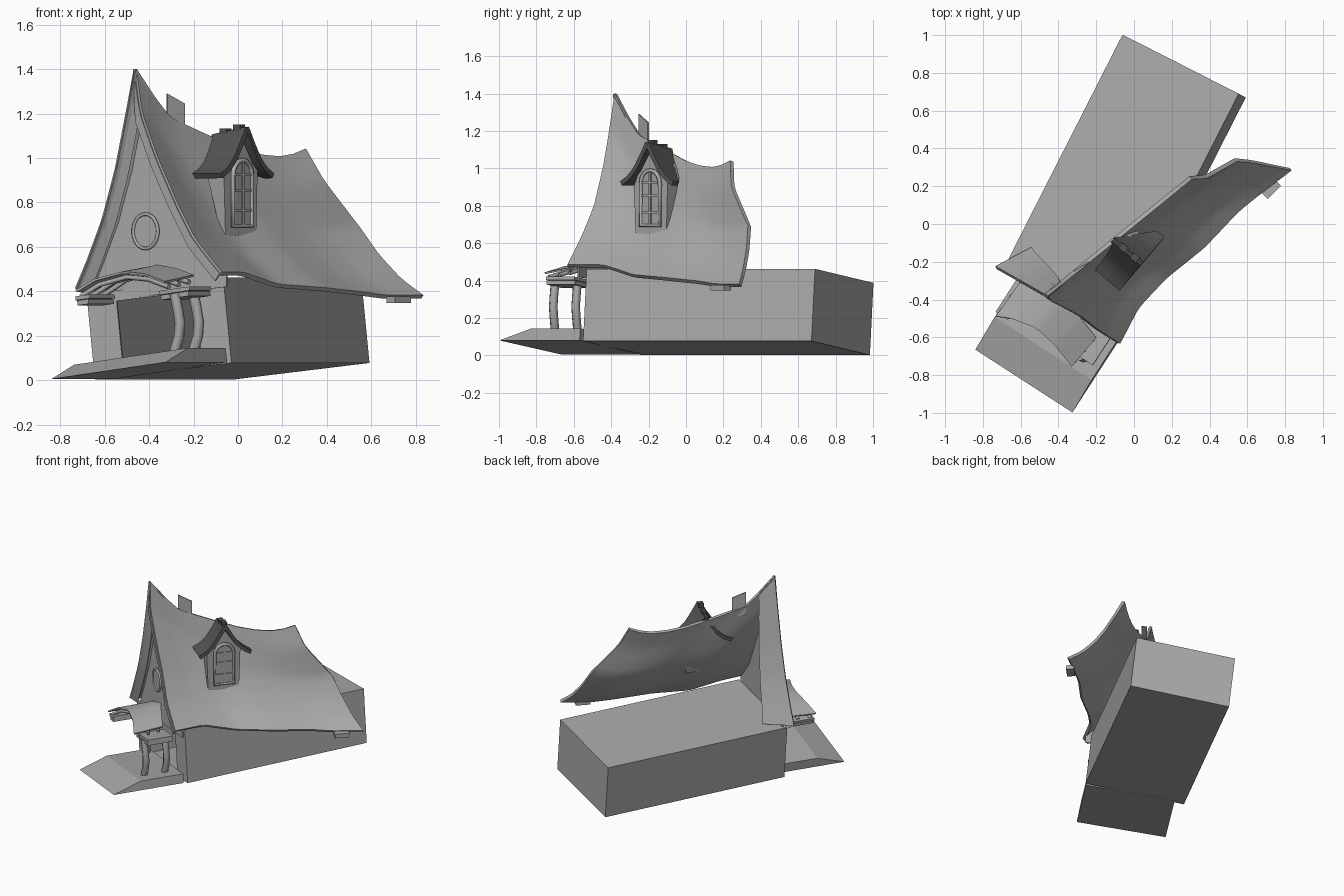
import bpy, bmesh, math
from mathutils import Vector, Matrix

old = bpy.data.objects.get("Cube")
if old:
    bpy.data.objects.remove(old, do_unlink=True)


def material(name, value):
    m = bpy.data.materials.new(name)
    m.use_nodes = True
    m.diffuse_color = (value, value, value, 1)
    m.node_tree.nodes["Principled BSDF"].inputs["Base Color"].default_value = m.diffuse_color
    return m


grey = material("clay_grey", 0.4)
dark = material("dark_grey", 0.09)


def frame(origin, x, y):
    """Matrix with right, back and up axes."""
    x, y = Vector(x).normalized(), Vector(y).normalized()
    z = x.cross(y).normalized()
    m = Matrix((x, y, z)).transposed().to_4x4()
    m.translation = origin
    return m


def finish(name, bm, m=None, mat=grey, smooth=False, thick=0):
    bmesh.ops.recalc_face_normals(bm, faces=bm.faces)
    if m:
        bm.transform(m)
    me = bpy.data.meshes.new(name)
    bm.to_mesh(me)
    bm.free()
    me.materials.append(mat)
    ob = bpy.data.objects.new(name, me)
    bpy.context.collection.objects.link(ob)
    bpy.ops.object.select_all(action='DESELECT')
    ob.select_set(True)
    bpy.context.view_layer.objects.active = ob
    if thick:
        mod = ob.modifiers.new("thickness", 'SOLIDIFY')
        mod.thickness = thick
        mod.offset = 0
        bpy.ops.object.modifier_apply(modifier=mod.name)
    if smooth:
        bpy.ops.object.shade_smooth_by_angle(angle=math.radians(35))


def box(name, m, lo, hi, mat=grey, open_front=False):
    bm = bmesh.new()
    bmesh.ops.create_cube(bm, size=1)
    for v in bm.verts:
        v.co = [a + (c + 0.5) * (b - a) for a, b, c in zip(lo, hi, v.co)]
    if open_front:
        bm.normal_update()
        front = [f for f in bm.faces if f.normal.y < -0.9]
        bmesh.ops.delete(bm, geom=front, context='FACES_ONLY')
    finish(name, bm, m, mat)


def prism(name, m, outline, y0, y1, lean=0):
    """Outline in the x-z plane of a frame, extruded along y; lean pushes the far side back with height."""
    bm = bmesh.new()
    f = bm.faces.new([bm.verts.new((x, y0, z)) for x, z in outline])
    low = min(z for x, z in outline)
    ext = bmesh.ops.extrude_face_region(bm, geom=[f])
    for g in ext["geom"]:
        if isinstance(g, bmesh.types.BMVert):
            g.co.y = y1 + lean * (g.co.z - low)
    finish(name, bm, m)


def tube(name, pts, radius, cyclic=False):
    cu = bpy.data.curves.new(name, 'CURVE')
    cu.dimensions = '3D'
    cu.bevel_depth = radius
    cu.bevel_resolution = 1
    cu.use_fill_caps = True
    sp = cu.splines.new('POLY')
    sp.points.add(len(pts) - 1)
    for p, co in zip(sp.points, pts):
        p.co = (*co, 1)
    sp.use_cyclic_u = cyclic
    cu.materials.append(grey)
    bpy.context.collection.objects.link(bpy.data.objects.new(name, cu))


def at(pts, t):
    """Point on a polyline at a fraction of its length."""
    lens = [(b - a).length for a, b in zip(pts, pts[1:])]
    d = t * sum(lens)
    for a, b, l in zip(pts, pts[1:], lens):
        if d <= l:
            return a.lerp(b, d / l)
        d -= l
    return pts[-1].copy()


def patch(name, first, last, top, low, ns, nt, thick, mat=grey):
    """Smooth sheet spanned between four edge curves."""
    bm = bmesh.new()
    rows = []
    for i in range(ns + 1):
        s = i / ns
        row = []
        for j in range(nt + 1):
            t = j / nt
            p = at(first, t).lerp(at(last, t), s) + at(top, s).lerp(at(low, s), t)
            p -= top[0].lerp(top[-1], s).lerp(low[0].lerp(low[-1], s), t)
            row.append(bm.verts.new(p))
        rows.append(row)
    for a, b in zip(rows, rows[1:]):
        for j in range(nt):
            bm.faces.new((a[j], a[j + 1], b[j + 1], b[j]))
    finish(name, bm, mat=mat, smooth=True, thick=thick)


def strip(name, a, b, ns, nt, thick, mat=grey):
    """Sheet ruled between two profiles."""
    patch(name, a, b, [a[0], b[0]], [a[-1], b[-1]], ns, nt, thick, mat)


def vecs(*pts):
    return [Vector(p) for p in pts]


# House body, leaning slightly, with a doorway in the front wall
house = frame((-0.337, -0.394, 0.04), (0.885, -0.45, 0.108), (0.453, 0.89, 0))
box("house_body", house, (-0.347, 0, 0), (0.347, 1.37, 0.388), open_front=True)
prism("front_wall", house, [(-0.347, 0), (-0.2, 0), (-0.2, 0.34), (0.2, 0.34),
                            (0.2, 0), (0.347, 0), (0.347, 0.388), (-0.347, 0.388)], 0, 0.01)

# Sagging main roof
peak = Vector((-0.465, -0.375, 1.4))
right_edge = [peak] + vecs((-0.44, -0.405, 1.2), (-0.37, -0.44, 1.0), (-0.28, -0.49, 0.79),
                           (-0.2, -0.555, 0.63), (-0.08, -0.63, 0.48))
rear_edge = vecs((0.3, 0.245, 1.04), (0.38, 0.25, 0.9), (0.54, 0.34, 0.69),
                 (0.63, 0.33, 0.56), (0.73, 0.31, 0.45), (0.83, 0.29, 0.375))
ridge = [Vector((x, -0.375 + 0.816 * (x + 0.46), z)) for x, z in
         ((-0.465, 1.4), (-0.38, 1.27), (-0.31, 1.18), (-0.15, 1.105), (0, 1.04),
          (0.1, 1.012), (0.18, 1.005), (0.24, 1.015), (0.3, 1.04))]
eave = vecs((-0.08, -0.63, 0.48), (0.02, -0.44, 0.478), (0.17, -0.28, 0.425), (0.37, -0.12, 0.41),
            (0.55, 0.07, 0.39), (0.66, 0.16, 0.375), (0.83, 0.29, 0.375))
patch("main_roof", right_edge, rear_edge, ridge, eave, 28, 18, 0.022)

# Narrow roof strip on the other side of the gable
left_edge = [Vector((x, -0.385 - 0.57 * (x + 0.46), z)) for x, z in
             ((-0.465, 1.4), (-0.5, 1.21), (-0.55, 0.95), (-0.61, 0.72), (-0.68, 0.53), (-0.73, 0.41))]
near, far = Vector((0.08, 0.065, -0.12)), Vector((0.19, 0.1, 0))
back_edge = [p + near.lerp(far, i / 5) for i, p in enumerate(left_edge)]
strip("left_roof_strip", left_edge, back_edge, 4, 16, 0.02)

# Gable wall set back between the roof edges, with a trim along them
bm = bmesh.new()
setback = Vector((0.03, 0.053, -0.01))
inset = Vector((0.045, -0.027, 0))
drop = Vector((0, 0, 0.05))
outline = [left_edge[-1] + inset - drop] + [p + inset for p in left_edge[:0:-1]]
outline += [peak - Vector((0, 0, 0.16))] + right_edge[1:] + [right_edge[-1] - drop]
bm.faces.new([bm.verts.new(p + setback) for p in outline])
finish("gable_wall", bm, thick=0.01)
for side, edge, dx in (("left", left_edge, 0.045), ("right", right_edge, -0.03)):
    inner = [p + Vector((dx, 0, -0.03)) + setback * 0.3 for p in edge]
    inner[0] = edge[0] + Vector((0, 0.01, -0.1))
    strip(side + "_gable_trim", edge, inner, 1, 14, 0.01)

# Round gable window
gable = frame((-0.41, -0.352, 0.67), (0.85, -0.523, 0), (0.523, 0.85, 0))
circle = [(math.cos(a * math.tau / 24), math.sin(a * math.tau / 24)) for a in range(24)]
prism("round_window_pane", gable, [(0.06 * x, 0.07 * z) for x, z in circle], -0.012, 0)
tube("round_window_frame", [gable @ Vector((0.065 * x, -0.012, 0.078 * z)) for x, z in circle], 0.008, True)

# Thin chimney slab on the ridge
along = frame((-0.28, -0.226, 0), (0.85, 0.53, 0), (-0.53, 0.85, 0))
prism("chimney", along, [(-0.047, 1.12), (0.047, 1.1), (0.047, 1.245), (-0.047, 1.29)], -0.004, 0.004)

# Dormer body, leaning back into the roof
dormer = frame((0.005, -0.178, 0), (0.643, 0.766, 0), (-0.766, 0.643, 0))
prism("dormer_body", dormer, [(-0.11, 0.655), (0.105, 0.64), (0.115, 0.95), (0.07, 1.02),
                              (0, 1.09), (-0.07, 1.02), (-0.12, 0.91)], -0.012, 0.01, 0.27)

# Dark dormer roof, deeper on its left side, with blocks along the ridge
half = [(0, 1.135), (0.04, 1.065), (0.085, 0.995), (0.13, 0.95), (0.18, 0.92)]
for side, sign, depth in (("left", -1, 0.15), ("right", 1, 0.0)):
    fore = [dormer @ Vector((sign * x, -0.05, z)) for x, z in half]
    aft = [dormer @ Vector((sign * x, 0.15 + (depth - 0.15) * x / 0.18, z - 0.035 + 0.19 * x))
           for x, z in half]
    strip(side + "_dormer_roof", fore, aft, 4, 12, 0.025, dark)
for i, (y, z) in enumerate(((-0.02, 1.12), (0.06, 1.1))):
    box("dormer_ridge_block_%d" % i, dormer, (-0.018, y, z), (0.018, y + 0.04, z + 0.032), dark)

# Arched dormer window with glazing bars
arch = [(-0.066, 0.695), (0.066, 0.695)] + [
    (0.066 * math.cos(a * math.pi / 8), 0.92 + 0.07 * math.sin(a * math.pi / 8)) for a in range(9)]
prism("dormer_pane", dormer, arch, -0.018, -0.012)
tube("dormer_window_frame", [dormer @ Vector((x, -0.02, z)) for x, z in arch], 0.011, True)
box("dormer_upright_bar", dormer, (-0.006, -0.026, 0.695), (0.006, -0.016, 0.99))
for i, z in enumerate((0.76, 0.85, 0.92)):
    box("dormer_cross_bar_%d" % i, dormer, (-0.064, -0.025, z), (0.064, -0.016, z + 0.01))

# Beam end under the rear eave
box("eave_beam", frame((0.725, 0.185, 0.347), (0.7, 0.71, 0), (-0.71, 0.7, 0)),
    (-0.05, -0.025, 0), (0.05, 0.03, 0.03))

# Porch floor with a sloping front
porch = frame((-0.84, -0.665, 0.005), (0.51, -0.33, 0.075), (0.543, 0.84, 0))
side_on = porch @ Matrix(((0, 1, 0, 0), (1, 0, 0, 0), (0, 0, 1, 0), (0, 0, 0, 1)))
prism("porch_floor", side_on, [(0, 0), (0.2, 0.065), (0.51, 0.065), (0.51, 0)], 0, 0.617)

# Bowed posts and the beams above them
for i, (x, y) in enumerate(((-0.285, -0.7), (-0.2, -0.58))):
    tube("porch_post_%d" % i, [(x, y, 0.13), (x + 0.02, y - 0.006, 0.2), (x + 0.024, y - 0.01, 0.26),
                               (x + 0.014, y - 0.006, 0.32), (x, y, 0.39)], 0.024)
for side, pos, wide, deep in (("left", (-0.64, -0.4, 0.34), 0.03, 0.105),
                              ("right", (-0.235, -0.63, 0.37), 0.075, 0.09)):
    m = porch.copy()
    m.translation = pos
    box(side + "_porch_beam", m, (-wide, -deep, 0), (wide, deep, 0.022))
    box(side + "_porch_beam_cap", m, (-wide - 0.008, -deep, 0.024), (wide + 0.008, deep, 0.042))

# Arched porch roof on curved ribs
front_arch = vecs((-0.73, -0.49, 0.4), (-0.65, -0.5, 0.45), (-0.52, -0.55, 0.485),
                  (-0.42, -0.64, 0.475), (-0.33, -0.755, 0.44))
back_arch = vecs((-0.58, -0.28, 0.41), (-0.48, -0.33, 0.48), (-0.37, -0.38, 0.515),
                 (-0.28, -0.5, 0.5), (-0.2, -0.6, 0.47))
patch("porch_roof", [front_arch[0], back_arch[0]], [front_arch[-1], back_arch[-1]],
      front_arch, back_arch, 16, 4, 0.01)
for i, t in enumerate((0.15, 0.5, 0.85)):
    tube("porch_rib_%d" % i, [a.lerp(b, t) - Vector((0, 0, 0.025))
                              for a, b in zip(front_arch, back_arch)], 0.012)
